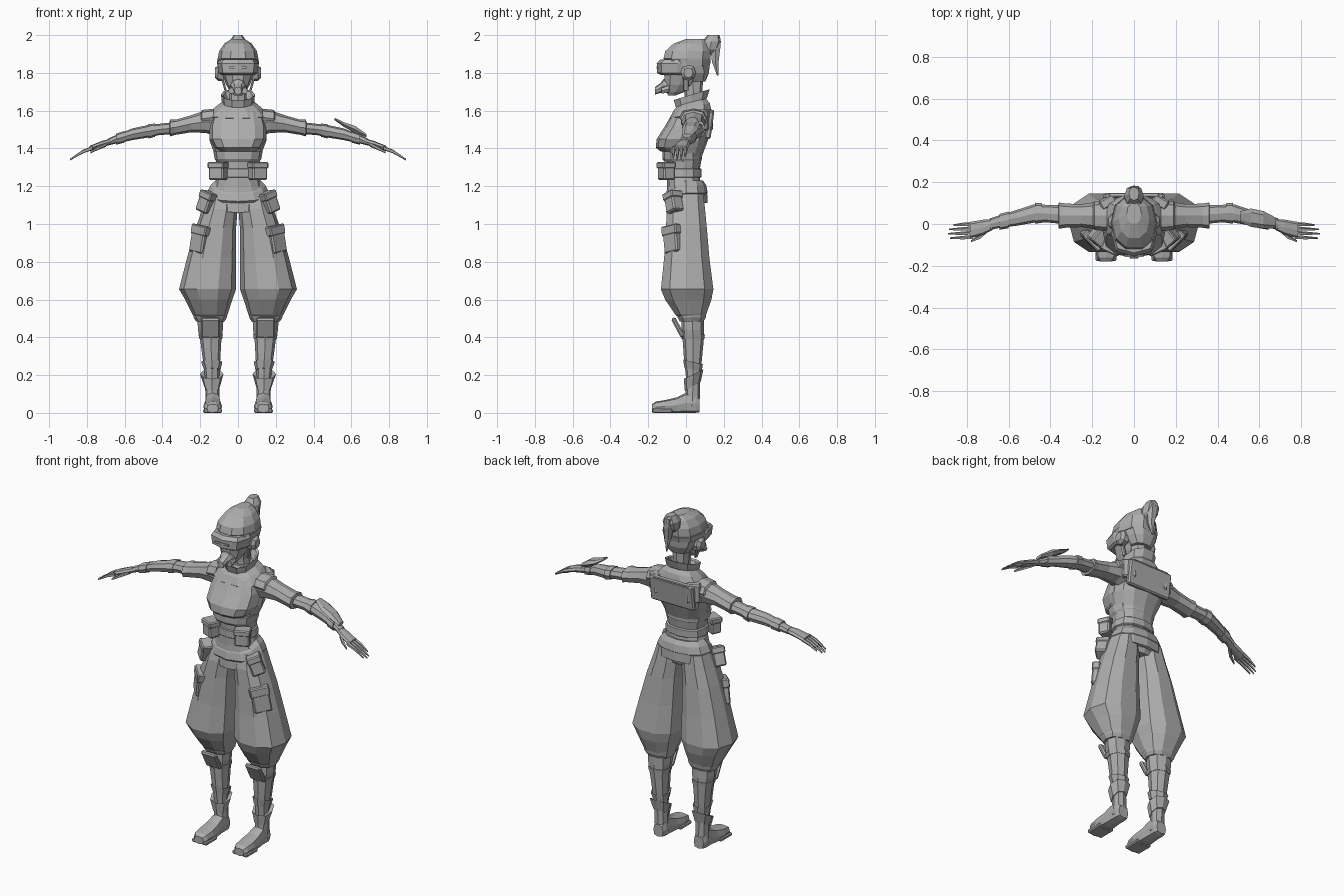
import bpy, bmesh, math
from mathutils import Vector, Matrix, Euler

grey = bpy.data.materials.new("plain_grey")
grey.diffuse_color = (0.42, 0.42, 0.42, 1)


def finish(name, bm, sides):
    """Write the mesh once per side; -1 gives the mirrored copy."""
    for s in sides:
        b = bm.copy()
        bmesh.ops.scale(b, vec=(s, 1, 1), verts=b.verts)
        bmesh.ops.recalc_face_normals(b, faces=b.faces)
        label = name if len(sides) == 1 else name + ("_left" if s > 0 else "_right")
        me = bpy.data.meshes.new(label)
        b.to_mesh(me)
        b.free()
        me.materials.append(grey)
        bpy.context.collection.objects.link(bpy.data.objects.new(label, me))
    bm.free()


ONE, PAIR = (1,), (1, -1)


def loft(name, axis, rings, n=8, p=0.85, sides=ONE, tilt=0.0, dip=0.0):
    """Skin rings (x, y, z, radius a, radius b) lying across the given axis."""
    bm = bmesh.new()
    loops = []
    for x, y, z, a, b in rings:
        loop = []
        for i in range(n):
            t = 2 * math.pi * i / n
            c, s = math.cos(t), math.sin(t)
            c = math.copysign(abs(c) ** p, c) if abs(c) > 1e-6 else 0
            s = math.copysign(abs(s) ** p, s) if abs(s) > 1e-6 else 0
            off = {"x": (0, a * c, b * s), "y": (a * c, 0, b * s),
                   "z": (a * c, b * s, tilt * s - dip * max(0, -s))}[axis]
            loop.append(bm.verts.new(Vector((x, y, z)) + Vector(off)))
        loops.append(loop)
    for l0, l1 in zip(loops, loops[1:]):
        for i in range(n):
            j = (i + 1) % n
            bm.faces.new((l0[i], l0[j], l1[j], l1[i]))
    bm.faces.new(loops[0])
    bm.faces.new(loops[-1])
    finish(name, bm, sides)


def box(name, loc, size, rot=(0, 0, 0), sides=ONE, bevel=0.008):
    bm = bmesh.new()
    bmesh.ops.create_cube(bm, size=1)
    bmesh.ops.scale(bm, vec=size, verts=bm.verts)
    if bevel:
        bmesh.ops.bevel(bm, geom=bm.edges[:], offset=bevel, segments=1, affect='EDGES')
    e = Euler([math.radians(r) for r in rot]).to_matrix().to_4x4()
    bmesh.ops.transform(bm, matrix=Matrix.Translation(loc) @ e, verts=bm.verts)
    finish(name, bm, sides)


def pouch(name, loc, size, rot, sides):
    """Bag with a slightly wider flap over its top third."""
    box(name, loc, size, rot, sides)
    e = Euler([math.radians(r) for r in rot]).to_matrix()
    up = e @ Vector((0, 0, size[2] * 0.33))
    box(name + "_flap", Vector(loc) + up,
        (size[0] * 1.1, size[1] * 1.12, size[2] * 0.36), rot, sides, 0.006)


# Torso, vest and belts
loft("torso", "z", [(0, .0, 1.08, .10, .085), (0, .0, 1.14, .15, .105), (0, -.01, 1.20, .125, .09),
                    (0, -.015, 1.27, .107, .085), (0, -.01, 1.36, .12, .095), (0, .01, 1.44, .15, .105),
                    (0, .035, 1.52, .155, .10), (0, .045, 1.59, .14, .085), (0, .04, 1.65, .07, .06)], 12)
loft("vest", "z", [(0, -.035, 1.385, .10, .10), (0, -.045, 1.405, .125, .115), (0, -.035, 1.45, .15, .12),
                   (0, .0, 1.52, .15, .11), (0, .02, 1.59, .13, .09), (0, .03, 1.63, .09, .07)], 12, .75)
loft("under_bust_band", "z", [(0, -.02, 1.33, .114, .095), (0, -.02, 1.345, .124, .105),
                              (0, -.02, 1.385, .13, .105)], 12)
loft("waist_belt", "z", [(0, -.012, 1.245, .115, .088), (0, -.012, 1.25, .122, .095),
                         (0, -.012, 1.29, .119, .095), (0, -.012, 1.295, .11, .088)], 12)
loft("hip_belt", "z", [(0, 0, 1.155, .155, .105), (0, 0, 1.165, .165, .115), (0, 0, 1.205, .145, .107),
                       (0, 0, 1.23, .12, .09)], 12, dip=.045)
loft("hip_sash", "z", [(0, .005, 1.11, .155, .11), (0, .005, 1.165, .157, .107)], 12, dip=.05)
box("back_panel", (0, .125, 1.525), (.29, .03, .15), (-8, 0, 0))
box("back_panel_strap", (0, .135, 1.59), (.24, .02, .03), (-20, 0, 0), bevel=.004)
box("shoulder_blade_plate", (.125, .105, 1.55), (.08, .05, .11), (0, 0, -30), PAIR)

# Shoulder mantle, turned-up collar and neck
loft("mantle", "z", [(0, .025, 1.565, .14, .10), (0, .025, 1.58, .155, .115), (0, .03, 1.62, .12, .10),
                     (0, .03, 1.65, .08, .075)], 10, tilt=.02)
loft("collar", "z", [(0, .03, 1.615, .07, .07), (0, .03, 1.64, .085, .085), (0, .03, 1.685, .09, .10),
                     (0, .03, 1.68, .078, .086), (0, .03, 1.64, .06, .06)], 10, tilt=.03)
loft("neck", "z", [(0, .045, 1.60, .05, .05), (0, .04, 1.68, .045, .047), (0, .035, 1.78, .05, .055)], 8)

# Head, hair and headgear
loft("face", "z", [(0, -.075, 1.68, .02, .02), (0, -.055, 1.70, .04, .05), (0, -.035, 1.735, .062, .08),
                   (0, -.015, 1.79, .083, .105), (0, -.005, 1.85, .09, .12), (0, 0, 1.91, .085, .11)], 10)
loft("hair", "z", [(0, .06, 1.755, .06, .045), (0, .045, 1.80, .09, .08), (0, .02, 1.85, .105, .11),
                   (0, .005, 1.875, .108, .13), (0, .01, 1.915, .10, .125), (0, .025, 1.955, .073, .095),
                   (0, .05, 1.98, .035, .05)], 10)
loft("visor", "z", [(0, -.045, 1.79, .09, .09), (0, -.045, 1.80, .102, .108), (0, -.045, 1.85, .11, .11),
                    (0, -.04, 1.87, .10, .098)], 8, .7)
box("visor_slit", (0, -.153, 1.828), (.09, .008, .01), bevel=0)
loft("headband", "z", [(0, .005, 1.835, .109, .125), (0, .005, 1.865, .112, .133)], 10)
loft("breathing_mask", "y", [(0, -.08, 1.735, .045, .04), (0, -.12, 1.73, .036, .036),
                             (0, -.135, 1.72, .026, .026), (0, -.165, 1.705, .02, .02)], 8)
loft("mask_filter", "y", [(.03, -.09, 1.715, .02, .02), (.034, -.13, 1.705, .017, .017)], 6, sides=PAIR)
loft("ear_pod", "x", [(.075, .012, 1.80, .04, .042), (.105, .012, 1.80, .04, .042),
                      (.122, .012, 1.80, .024, .026)], 8, sides=PAIR)
box("jaw_strap", (.076, .0, 1.745), (.012, .025, .08), (0, 15, 0), PAIR, .003)
loft("hair_bun", "z", [(0, .115, 1.895, .025, .025), (0, .125, 1.925, .046, .046),
                       (0, .135, 1.965, .046, .05), (0, .145, 2.0, .024, .032)], 8)
loft("ponytail", "z", [(0, .155, 1.985, .03, .03), (.005, .155, 1.93, .03, .03),
                       (.01, .155, 1.86, .02, .02), (.01, .168, 1.785, .003, .004)], 6)

# Arms: shoulder, sleeve, forearm and cuffs
loft("upper_sleeve", "x", [(.10, .045, 1.53, .07, .07), (.17, .04, 1.542, .067, .06),
                           (.25, .04, 1.53, .055, .045), (.33, .04, 1.512, .058, .040),
                           (.36, .04, 1.508, .063, .044), (.362, .04, 1.508, .045, .032)], 8, sides=PAIR)
loft("shoulder_cap", "x", [(.13, .04, 1.565, .075, .045), (.19, .04, 1.557, .068, .047),
                           (.20, .04, 1.55, .05, .036)], 8, sides=PAIR)
loft("forearm", "x", [(.34, .045, 1.508, .045, .031), (.42, .05, 1.50, .042, .030),
                      (.48, .05, 1.49, .044, .033), (.56, .03, 1.475, .038, .031),
                      (.65, .01, 1.447, .03, .022), (.69, 0, 1.433, .027, .018)], 8, sides=PAIR)
loft("elbow_band", "x", [(.44, .052, 1.497, .047, .035), (.475, .052, 1.49, .05, .038)], 8, sides=PAIR)
loft("wrist_cuff", "x", [(.60, .02, 1.462, .040, .031), (.645, .01, 1.449, .038, .029)], 8, sides=PAIR)
loft("gauntlet_plate", "x", [(.51, .035, 1.557, .026, .007), (.56, .03, 1.527, .044, .014),
                             (.62, .02, 1.50, .042, .022), (.68, .005, 1.468, .025, .010)], 6)

# Hands
loft("palm", "x", [(.67, 0, 1.437, .024, .016), (.72, -.015, 1.423, .036, .017),
                   (.785, -.03, 1.40, .040, .014)], 8, sides=PAIR)
for i, (reach, label) in enumerate([(.865, "little"), (.885, "ring"), (.89, "middle"), (.88, "index")]):
    y = .0 - .021 * i
    loft(label + "_finger", "x", [(.77, y, 1.402, .010, .011), (.82, y - .003, 1.384, .009, .010),
                                  (reach, y - .005, 1.384 - (reach - .82) * .62, .004, .005)],
         5, sides=PAIR)
loft("thumb", "x", [(.70, -.025, 1.42, .016, .012), (.735, -.06, 1.405, .012, .011),
                    (.78, -.083, 1.38, .005, .006)], 5, sides=PAIR)

# Baggy trousers
loft("trouser_leg", "z", [(.085, .005, 1.16, .075, .09), (.095, 0, 1.08, .093, .105),
                          (.117, .002, .98, .107, .113), (.14, .004, .82, .13, .125),
                          (.161, .006, .655, .151, .145), (.155, .012, .60, .125, .128),
                          (.148, .025, .52, .093, .085), (.147, .03, .50, .075, .065)], 10, sides=PAIR)
loft("trouser_cuff", "z", [(.147, .03, .485, .076, .066), (.147, .03, .505, .088, .078),
                           (.147, .03, .545, .096, .085)], 10, sides=PAIR)

# Pouches on belt, hips and thighs
pouch("belt_pouch", (.105, -.105, 1.28), (.085, .065, .095), (0, 0, 25), PAIR)
pouch("hip_pouch", (.165, -.065, 1.115), (.075, .07, .11), (-5, -20, 40), PAIR)
pouch("thigh_pouch", (.205, -.075, .92), (.10, .04, .145), (-3, -10, 45), PAIR)

# Lower legs with knee plates and ankle flaps
loft("lower_leg", "z", [(.146, .035, .52, .07, .06), (.146, .035, .44, .066, .06),
                        (.144, .038, .385, .056, .056), (.14, .037, .28, .046, .047),
                        (.137, .037, .18, .037, .036), (.135, .035, .08, .038, .038),
                        (.134, .03, .03, .04, .04)], 8, sides=PAIR)
loft("shin_band", "z", [(.144, .037, .39, .06, .06), (.145, .036, .415, .065, .064)], 8, sides=PAIR)
box("knee_plate", (.146, -.042, .452), (.10, .025, .115), (28, 0, 0), PAIR)
loft("ankle_flap", "z", [(.137, .036, .14, .042, .042), (.139, .04, .205, .062, .052),
                         (.138, .038, .195, .04, .04)], 8, sides=PAIR, tilt=.025)
loft("boot_wrap", "z", [(.136, .037, .225, .043, .045), (.139, .037, .27, .056, .052),
                        (.139, .037, .262, .043, .043)], 8, sides=PAIR, tilt=-.012)

# Boots
loft("boot", "y", [(.134, .072, .04, .032, .036), (.134, .05, .052, .04, .052), (.134, 0, .053, .04, .053),
                   (.134, -.05, .041, .044, .041), (.134, -.11, .034, .05, .034),
                   (.134, -.16, .03, .045, .03), (.134, -.18, .024, .03, .022)], 8, .6, PAIR)
box("boot_sole", (.134, -.125, .011), (.10, .105, .022), sides=PAIR, bevel=.006)
